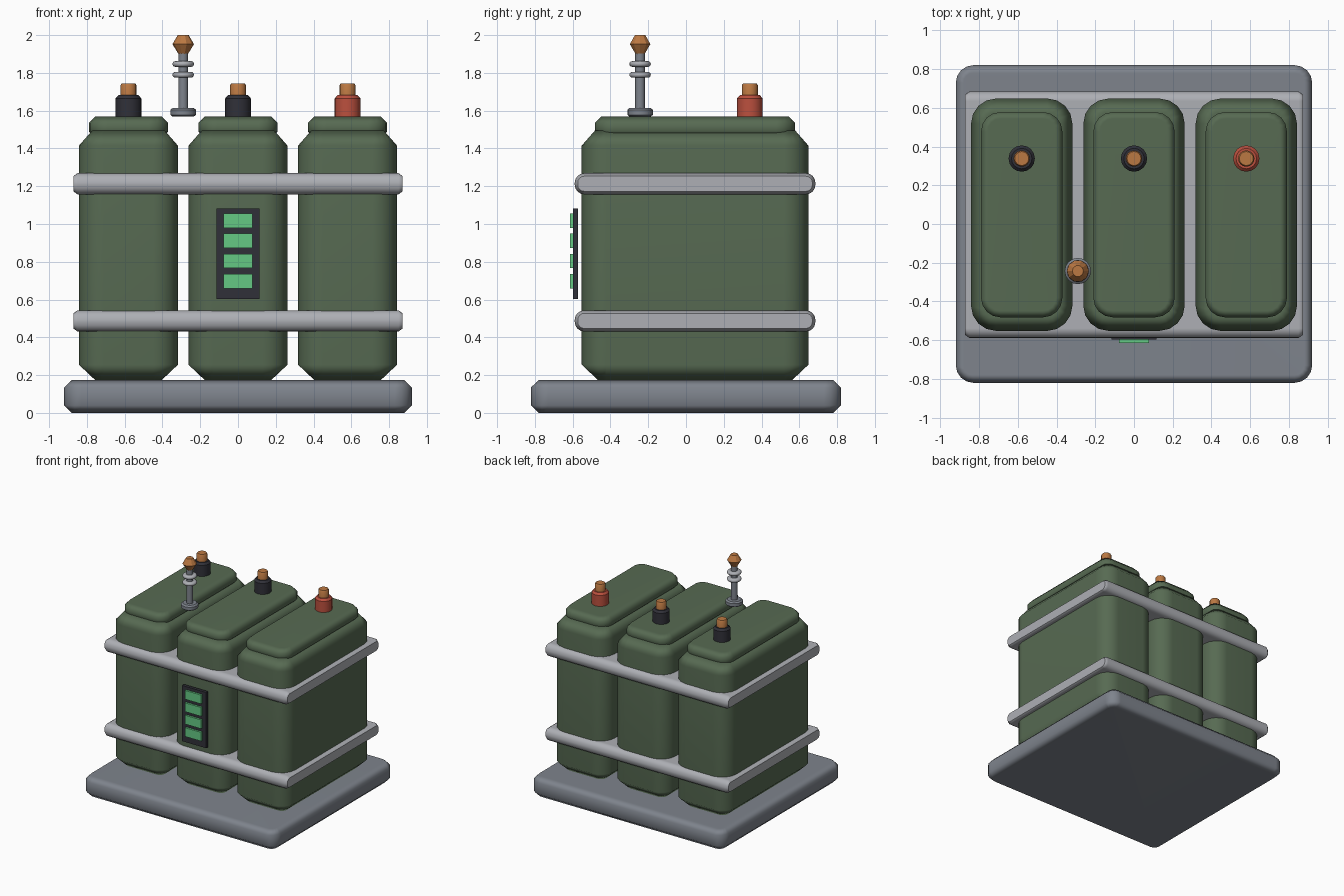
import bpy, bmesh, math
from mathutils import Matrix, Vector

if "Cube" in bpy.data.objects:
    bpy.data.objects.remove(bpy.data.objects["Cube"], do_unlink=True)


def material(name, r, g, b):
    m = bpy.data.materials.new(name)
    m.use_nodes = True
    m.diffuse_color = (r, g, b, 1)
    bsdf = next(n for n in m.node_tree.nodes if n.type == 'BSDF_PRINCIPLED')
    bsdf.inputs["Base Color"].default_value = (r, g, b, 1)
    return m


GREEN = material("olive green", 0.095, 0.145, 0.085)
STEEL = material("slate grey", 0.21, 0.23, 0.265)
SILVER = material("light grey", 0.42, 0.43, 0.46)
BLACK = material("charcoal", 0.03, 0.03, 0.04)
RED = material("terminal red", 0.50, 0.08, 0.048)
COPPER = material("copper", 0.50, 0.19, 0.055)
LIGHT = material("indicator green", 0.13, 0.58, 0.23)


def finish(name, bm, mat, angle=50, weighted=False):
    """Turn a bmesh into a shaded, coloured object."""
    bmesh.ops.recalc_face_normals(bm, faces=bm.faces)
    mesh = bpy.data.meshes.new(name)
    bm.to_mesh(mesh)
    bm.free()
    mesh.materials.append(mat)
    obj = bpy.data.objects.new(name, mesh)
    bpy.context.collection.objects.link(obj)
    bpy.ops.object.select_all(action='DESELECT')
    obj.select_set(True)
    bpy.context.view_layer.objects.active = obj
    bpy.ops.object.shade_smooth_by_angle(angle=math.radians(angle))
    if weighted:
        mod = obj.modifiers.new("Weighted normals", 'WEIGHTED_NORMAL')
        mod.keep_sharp = True
    return obj


def loft(bm, rings):
    """Skin a stack of equal rings and cap both ends."""
    loops = [[bm.verts.new(p) for p in ring] for ring in rings]
    n = len(loops[0])
    for a, b in zip(loops, loops[1:]):
        for i in range(n):
            j = (i + 1) % n
            bm.faces.new((a[i], a[j], b[j], b[i]))
    bm.faces.new(loops[0][::-1])
    bm.faces.new(loops[-1])


def rounded_ring(hx, hy, radius, z, steps=4):
    ring = []
    for q, (sx, sy) in enumerate(((1, 1), (-1, 1), (-1, -1), (1, -1))):
        for k in range(steps + 1):
            a = (q + k / steps) * math.pi / 2
            ring.append(Vector((sx * (hx - radius) + radius * math.cos(a),
                                sy * (hy - radius) + radius * math.sin(a), z)))
    return ring


def rounded_block(name, mat, half, radius, levels, matrix):
    """Rounded rectangle stacked through (inset, height) levels."""
    bm = bmesh.new()
    loft(bm, [rounded_ring(half[0] - i, half[1] - i, radius - i, z) for i, z in levels])
    bmesh.ops.transform(bm, matrix=matrix, verts=bm.verts)
    return finish(name, bm, mat, weighted=True)


def turned(name, mat, profile, x, y, sides=16, angle=40):
    """Lathe a (radius, height) profile about a vertical axis."""
    bm = bmesh.new()
    turns = [2 * math.pi * i / sides for i in range(sides)]
    loft(bm, [[(x + r * math.cos(a), y + r * math.sin(a), z) for a in turns]
              for r, z in profile])
    return finish(name, bm, mat, angle)


def box(name, mat, centre, size):
    bm = bmesh.new()
    bmesh.ops.create_cube(bm, size=1)
    bmesh.ops.scale(bm, vec=size, verts=bm.verts)
    bmesh.ops.translate(bm, vec=centre, verts=bm.verts)
    return finish(name, bm, mat, 30)


# Base tray
rounded_block("base", STEEL, (0.92, 0.82), 0.09,
              [(0.04, 0), (0, 0.04), (0, 0.135), (0.04, 0.175)], Matrix())

# Three cells, each with a lid and a terminal
for side, x, collar in (("right", -0.58, BLACK), ("middle", 0, BLACK), ("left", 0.58, RED)):
    place = Matrix.Translation((x, 0.048, 0))
    rounded_block(side + "_cell", GREEN, (0.262, 0.6), 0.13,
                  [(0.09, 0.17), (0, 0.255), (0, 1.415), (0.07, 1.495)], place)
    rounded_block(side + "_lid", GREEN, (0.21, 0.53), 0.1,
                  [(0.02, 1.47), (0, 1.49), (0, 1.535), (0.034, 1.57)], place)
    turned(side + "_terminal_collar", collar,
           [(0.068, 1.56), (0.068, 1.665), (0.053, 1.682)], x, 0.338)
    turned(side + "_terminal_post", COPPER,
           [(0.042, 1.67), (0.042, 1.735), (0.036, 1.745)], x, 0.338)

# Two straps running right through the gaps, rounded in side outline
for label, z in (("lower", 0.487), ("upper", 1.213)):
    turn = Matrix(((0, 0, 1, 0), (1, 0, 0, 0.048), (0, 1, 0, z), (0, 0, 0, 1)))
    rounded_block(label + "_strap", SILVER, (0.637, 0.056), 0.05,
                  [(0.016, -0.872), (0, -0.85), (0, 0.85), (0.016, 0.872)], turn)

# Charge indicator on the middle cell
box("indicator_panel", BLACK, (0, -0.584, 0.842), (0.23, 0.026, 0.48))
for i in range(4):
    box("indicator_bar_%d" % (i + 1), LIGHT,
        (0, -0.604, 0.697 + i * 0.107), (0.155, 0.02, 0.076))

# Mast with foot, rings and tip
MX, MY = -0.29, -0.243
turned("mast_foot", STEEL,
       [(0.055, 1.568), (0.068, 1.578), (0.068, 1.604), (0.055, 1.615)], MX, MY)
turned("mast_rod", STEEL, [(0.026, 1.6), (0.026, 1.92)], MX, MY, 12)
for label, z in (("lower", 1.79), ("upper", 1.847)):
    ring = [(0.042 + 0.015 * math.sin(a), z - 0.015 * math.cos(a))
            for a in (math.pi * k / 6 for k in range(7))]
    turned(label + "_mast_ring", SILVER, ring, MX, MY)
turned("mast_tip", COPPER, [(0.025, 1.9), (0.057, 1.952), (0.029, 2.0)], MX, MY, 10, 30)
